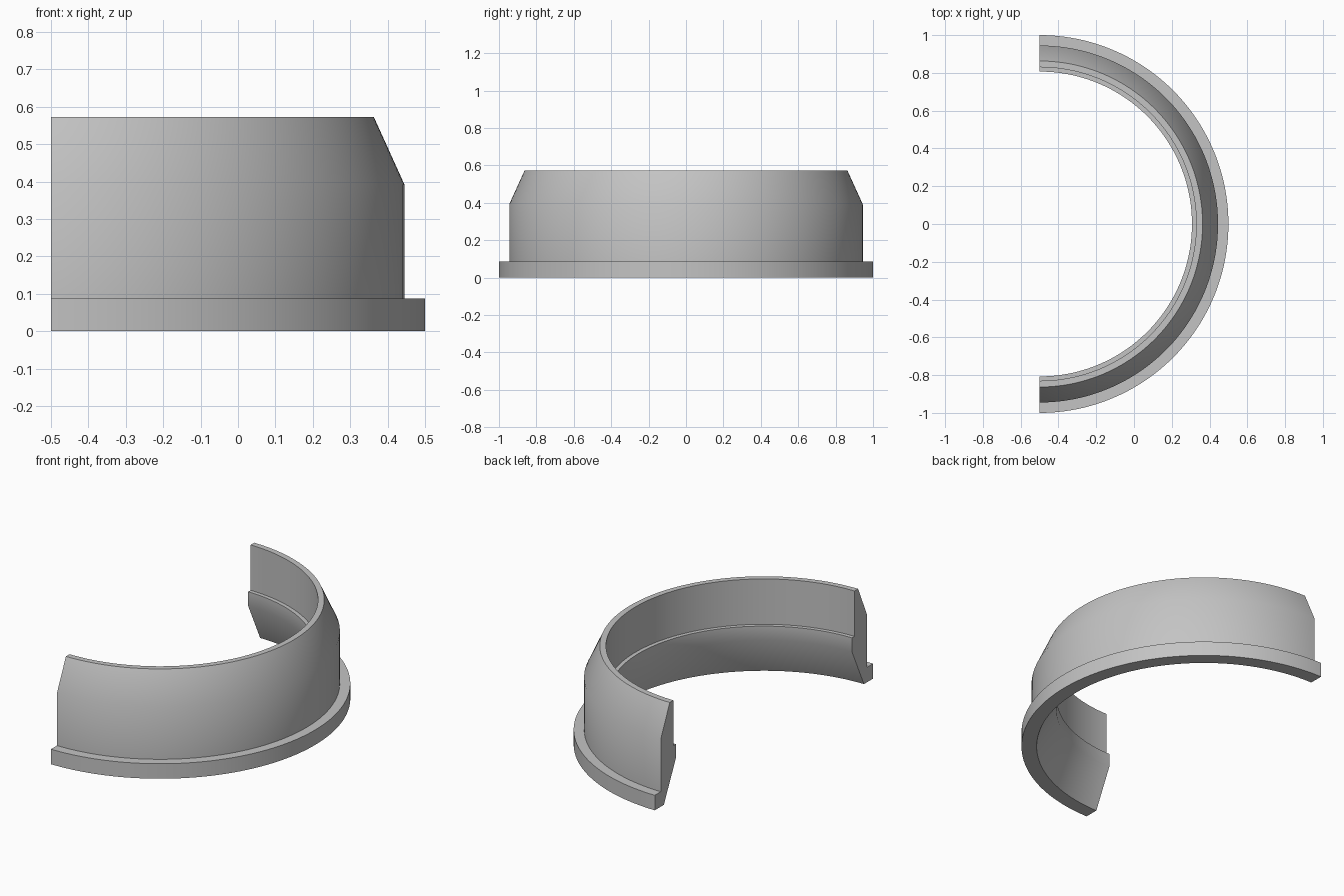
import bpy
import bmesh
import math
from mathutils import Vector

cube = bpy.data.objects.get("Cube")
if cube:
    bpy.data.objects.remove(cube, do_unlink=True)

# Plain grey material
grey = bpy.data.materials.new("plain grey")
grey.use_nodes = True
colour = (0.55, 0.55, 0.55, 1.0)
grey.diffuse_color = colour
grey.node_tree.nodes["Principled BSDF"].inputs["Base Color"].default_value = colour

# Cross-section of the half ring as (radius, height), from the outer foot round
profile = [
    (1.0, 0.0), (1.0, 0.087),        # flange
    (0.945, 0.087), (0.945, 0.392),  # outer wall
    (0.863, 0.573),                  # chamfer
    (0.83, 0.573), (0.83, 0.31),     # rim and inner wall
    (0.807, 0.31), (0.807, 0.228),   # inner lip
    (0.917, 0.0),                    # flared inner foot
]
SEGMENTS = 96
CENTRE_X = -0.5

# Sweep the section through half a turn
bm = bmesh.new()
rings = []
for i in range(SEGMENTS + 1):
    a = -math.pi / 2 + math.pi * i / SEGMENTS
    rings.append([bm.verts.new(Vector((CENTRE_X + r * math.cos(a), r * math.sin(a), z)))
                  for r, z in profile])

n = len(profile)
for ring, following in zip(rings, rings[1:]):
    for j in range(n):
        k = (j + 1) % n
        bm.faces.new((ring[j], following[j], following[k], ring[k]))

# Flat cut ends
bm.faces.new(rings[0])
bm.faces.new(rings[-1][::-1])
bmesh.ops.recalc_face_normals(bm, faces=bm.faces)

mesh = bpy.data.meshes.new("half_ring")
bm.to_mesh(mesh)
bm.free()
mesh.materials.append(grey)
half_ring = bpy.data.objects.new("half_ring", mesh)
bpy.context.collection.objects.link(half_ring)

# Smooth round surfaces, soft chamfer, crisp flange and rim edges
bpy.ops.object.select_all(action="DESELECT")
half_ring.select_set(True)
bpy.context.view_layer.objects.active = half_ring
bpy.ops.object.shade_smooth_by_angle(angle=math.radians(30))
